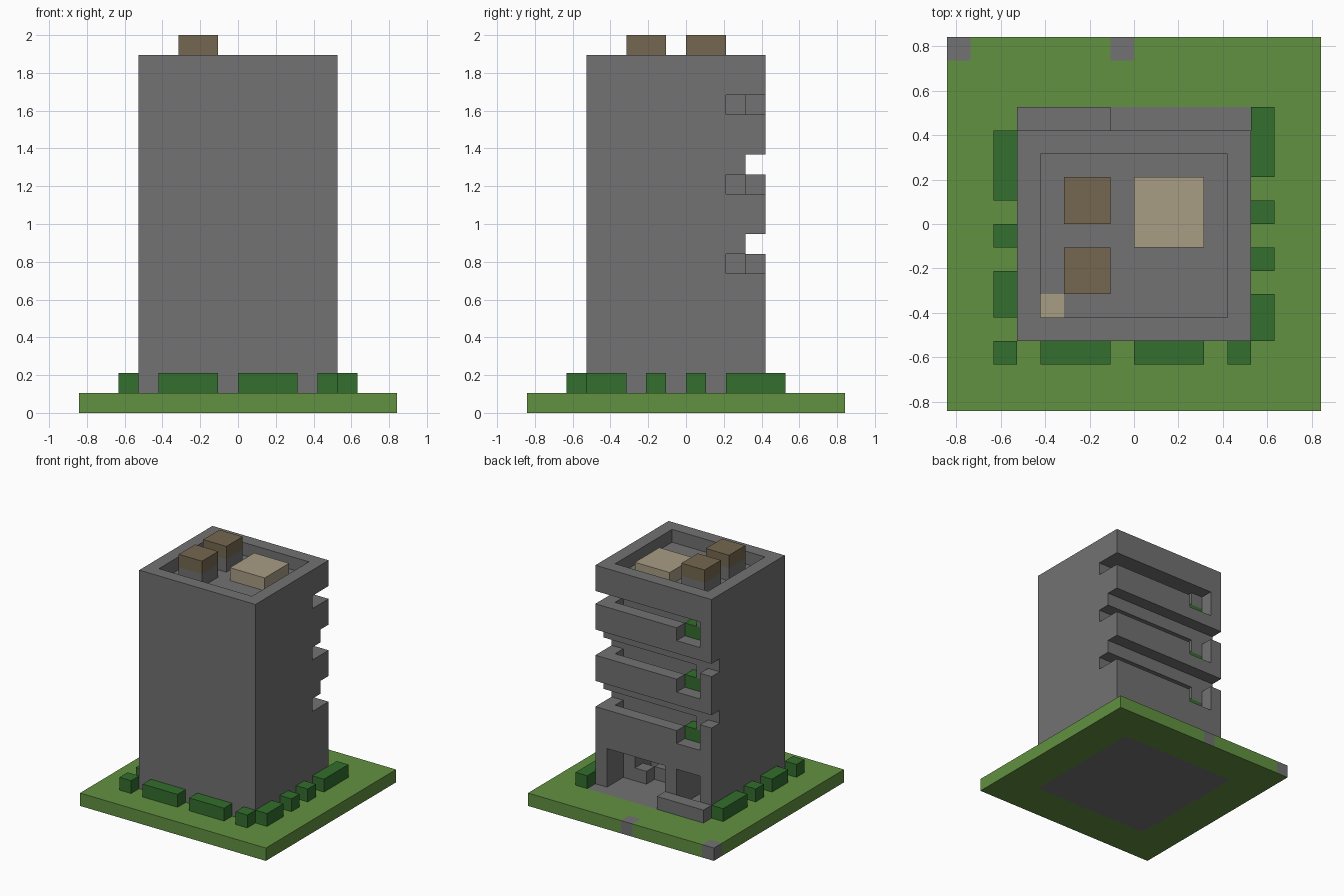
import bpy

if "Cube" in bpy.data.objects:
    bpy.data.objects.remove(bpy.data.objects["Cube"], do_unlink=True)

U = 2 / 19  # one grid unit of the blocky model


def material(name, r, g, b):
    m = bpy.data.materials.new(name)
    m.use_nodes = True
    m.diffuse_color = (r, g, b, 1)
    m.node_tree.nodes["Principled BSDF"].inputs["Base Color"].default_value = (r, g, b, 1)
    return m


concrete = material("concrete grey", .168, .168, .168)
grass = material("grass green", .122, .283, .053)
hedge = material("hedge green", .033, .156, .026)
brown = material("brown", .178, .136, .08)
beige = material("beige", .392, .337, .235)


def box(name, x, y, z, mat):
    """Box from (min, max) pairs in grid units, counted from the lawn corner."""
    bpy.ops.mesh.primitive_cube_add(size=1)
    o = bpy.context.object
    o.name = name
    for v in o.data.vertices:
        v.co = [(r[1] if c > 0 else r[0]) for c, r in zip(v.co, (x, y, z))]
        v.co.x -= 8
        v.co.y -= 8
        v.co *= U
    o.data.materials.append(mat)
    return o


def carve(target, x, y, z):
    cutter = box("cutter", x, y, z, concrete if target.name == "tower" else grass)
    cutter.hide_render = True
    mod = target.modifiers.new("carve", "BOOLEAN")
    mod.operation = "DIFFERENCE"
    mod.solver = "EXACT"
    mod.object = cutter
    bpy.context.view_layer.objects.active = target
    bpy.ops.object.modifier_apply(modifier=mod.name)
    bpy.data.objects.remove(cutter, do_unlink=True)


# Lawn with the foundation and two paving stones let into it
lawn = box("lawn", (0, 16), (0, 16), (0, 1), grass)
carve(lawn, (3, 13), (3, 13), (-1, 2))
box("foundation", (3, 13), (3, 13), (0, 1), concrete)
for x in (0, 7):
    carve(lawn, (x - (x == 0), x + 1), (15, 17), (.03, 2))
    box("paving_stone", (x, x + 1), (15, 16), (.03, 1), concrete)

# Tower with sunken roof
tower = box("tower", (3, 13), (3, 12), (1, 18), concrete)
carve(tower, (4, 12), (4, 11), (17, 19))

# Balconies on the back
for z in (7, 11, 15):
    if z < 15:
        carve(tower, (2, 14), (11, 13), (z + 1, z + 2))
    carve(tower, (4, 14), (11, 13), (z, z + 1))
    carve(tower, (5, 14), (10, 11.5), (z, z + 1))
    carve(tower, (4, 6), (11, 13), (z - 1, z + .5))
    carve(tower, (4, 12), (10, 11), (z - 1, z))
    box("balcony_planter", (4, 6), (10, 11), (z - 1, z), hedge)

# Ground floor entrance
carve(tower, (4, 6), (9, 13), (.5, 4))
carve(tower, (7, 12), (10, 13), (.5, 4))
carve(tower, (7, 11), (8, 11), (.5, 4))
box("entrance_block", (10, 11), (9, 10), (1, 2), concrete)
box("entrance_bench", (8, 10), (8, 9), (1, 2), concrete)
box("back_step", (3, 7), (12, 13), (1, 2), concrete)

# Roof equipment
for y in (5, 8):
    box("vent_base", (5, 7), (y, y + 2), (17, 18), concrete)
    box("vent_cap", (5, 7), (y, y + 2), (18, 19), brown)
box("roof_hatch", (8, 11), (7, 10), (17, 18), beige)
box("roof_tile", (4, 5), (4, 5), (17, 17.05), beige)

# Hedges along the front and both sides
for a, b in ((2, 3), (4, 7), (8, 11), (12, 13)):
    box("front_hedge", (a, b), (2, 3), (1, 2), hedge)
for a, b in ((4, 6), (7, 8), (9, 12)):
    box("right_hedge", (2, 3), (a, b), (1, 2), hedge)
for a, b in ((3, 5), (6, 7), (8, 9), (10, 13)):
    box("left_hedge", (13, 14), (a, b), (1, 2), hedge)
